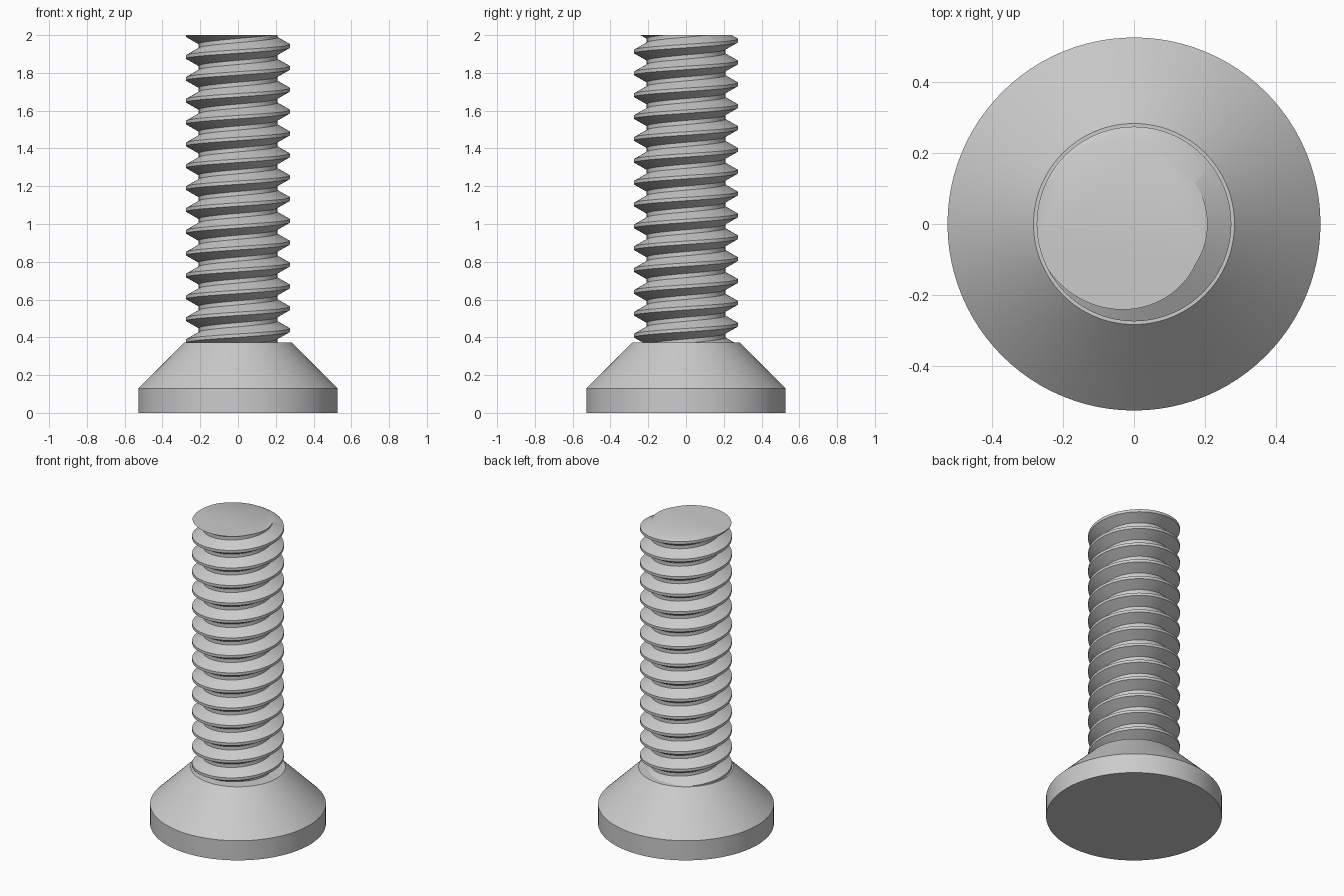
import bpy, bmesh, math
from mathutils import Vector

cube = bpy.data.objects.get("Cube")
if cube:
    bpy.data.objects.remove(cube, do_unlink=True)

STEPS = 96            # sides per turn
PITCH = 0.1157
ROOT, CREST = 0.208, 0.275
HEAD_TOP, TOP = 0.373, 2.0

steel = bpy.data.materials.new("grey_steel")
steel.use_nodes = True
colour = (0.6, 0.6, 0.6, 1)
steel.diffuse_color = colour
steel.node_tree.nodes["Principled BSDF"].inputs["Base Color"].default_value = colour


def finish(name, bm):
    """Turn a bmesh into a smooth, sharp-edged object."""
    bmesh.ops.recalc_face_normals(bm, faces=bm.faces[:])
    mesh = bpy.data.meshes.new(name)
    bm.to_mesh(mesh)
    bm.free()
    mesh.materials.append(steel)
    obj = bpy.data.objects.new(name, mesh)
    bpy.context.collection.objects.link(obj)
    bpy.ops.object.select_all(action='DESELECT')
    obj.select_set(True)
    bpy.context.view_layer.objects.active = obj
    bpy.ops.object.shade_smooth_by_angle(angle=math.radians(30))
    return obj


# Countersunk head: a lathed profile with flat end caps
bm = bmesh.new()
rings = []
for r, z in [(0.527, 0), (0.527, 0.13), (0.284, HEAD_TOP)]:
    rings.append([bm.verts.new((r * math.cos(a), r * math.sin(a), z))
                  for a in (math.tau * i / STEPS for i in range(STEPS))])
for low, high in zip(rings, rings[1:]):
    for i in range(STEPS):
        j = (i + 1) % STEPS
        bm.faces.new((low[i], low[j], high[j], high[i]))
bm.faces.new(rings[0])
bm.faces.new(rings[-1])
finish("countersunk_head", bm)

# Threaded shank: a trapezoid profile swept up a right-handed helix
flat, flank = 0.009, 0.038
profile = [(CREST, -flat), (CREST, flat), (ROOT, flat + flank),
           (ROOT, PITCH - flat - flank), (CREST, PITCH - flat)]
turns = math.ceil((TOP - HEAD_TOP) / PITCH) + 4
start = TOP - PITCH * (turns - 1.5)
bm = bmesh.new()
previous = None
for i in range(turns * STEPS + 1):
    a = math.tau * i / STEPS
    row = [bm.verts.new((r * math.cos(a), r * math.sin(a), start + PITCH * i / STEPS + dz))
           for r, dz in profile]
    if previous:
        for k in range(len(profile) - 1):
            bm.faces.new((previous[k], row[k], row[k + 1], previous[k + 1]))
    previous = row
bmesh.ops.remove_doubles(bm, verts=bm.verts[:], dist=0.0005)

# Trim the thread square at the tip and just inside the head, then cap both ends
for height, direction in ((TOP, 1), (HEAD_TOP - 0.01, -1)):
    cut = bmesh.ops.bisect_plane(bm, geom=bm.verts[:] + bm.edges[:] + bm.faces[:], dist=1e-6,
                                 plane_co=Vector((0, 0, height)),
                                 plane_no=Vector((0, 0, direction)), clear_outer=True)
    rim = [e for e in bm.edges if e.is_boundary
           and all(abs(v.co.z - height) < 1e-4 for v in e.verts)]
    bmesh.ops.holes_fill(bm, edges=rim, sides=0)
finish("threaded_shank", bm)
